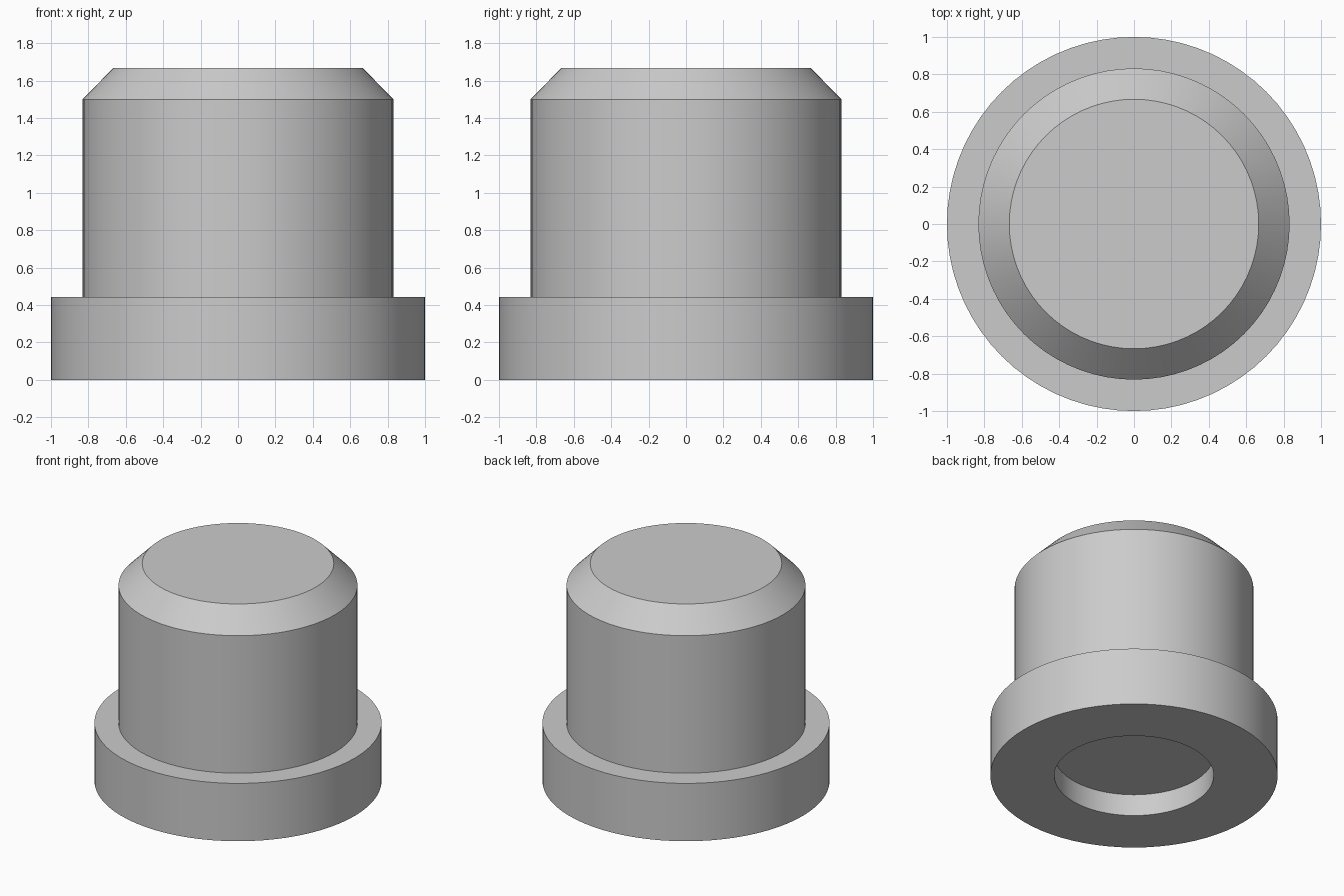
import bpy, bmesh, math
from mathutils import Vector

cube = bpy.data.objects.get("Cube")
if cube:
    bpy.data.objects.remove(cube, do_unlink=True)

SEGMENTS = 72

# Single plain grey material
grey = bpy.data.materials.new("plain_grey")
grey.use_nodes = True
colour = (0.6, 0.6, 0.6, 1)
grey.diffuse_color = colour
grey.node_tree.nodes["Principled BSDF"].inputs["Base Color"].default_value = colour


def lathe(name, profile, material):
    """Revolve (radius, height) points around the z axis into a closed solid."""
    bm = bmesh.new()
    verts = [bm.verts.new((r, 0, z)) for r, z in profile]
    edges = [bm.edges.new(pair) for pair in zip(verts, verts[1:])]
    bmesh.ops.spin(bm, geom=verts + edges, cent=Vector(), axis=(0, 0, 1),
                   angle=math.tau, steps=SEGMENTS, use_merge=True)
    bmesh.ops.remove_doubles(bm, verts=bm.verts, dist=0.0001)
    # Cap the open rings at both ends of the profile
    rims = [e for e in bm.edges if e.is_boundary]
    bmesh.ops.holes_fill(bm, edges=rims, sides=0)
    bmesh.ops.recalc_face_normals(bm, faces=bm.faces)
    mesh = bpy.data.meshes.new(name)
    bm.to_mesh(mesh)
    bm.free()
    mesh.materials.append(material)
    obj = bpy.data.objects.new(name, mesh)
    bpy.context.collection.objects.link(obj)
    bpy.ops.object.select_all(action="DESELECT")
    obj.select_set(True)
    bpy.context.view_layer.objects.active = obj
    bpy.ops.object.shade_smooth_by_angle(angle=math.radians(30))
    return obj


# Flanged plug: underside recess, flange, body and chamfered top
lathe("flanged_plug", [
    (0.555, 0.167), (0.555, 0),      # recess wall
    (1, 0), (1, 0.444),              # flange
    (0.832, 0.444), (0.832, 1.5),    # body
    (0.667, 1.667),                  # chamfer
], grey)
